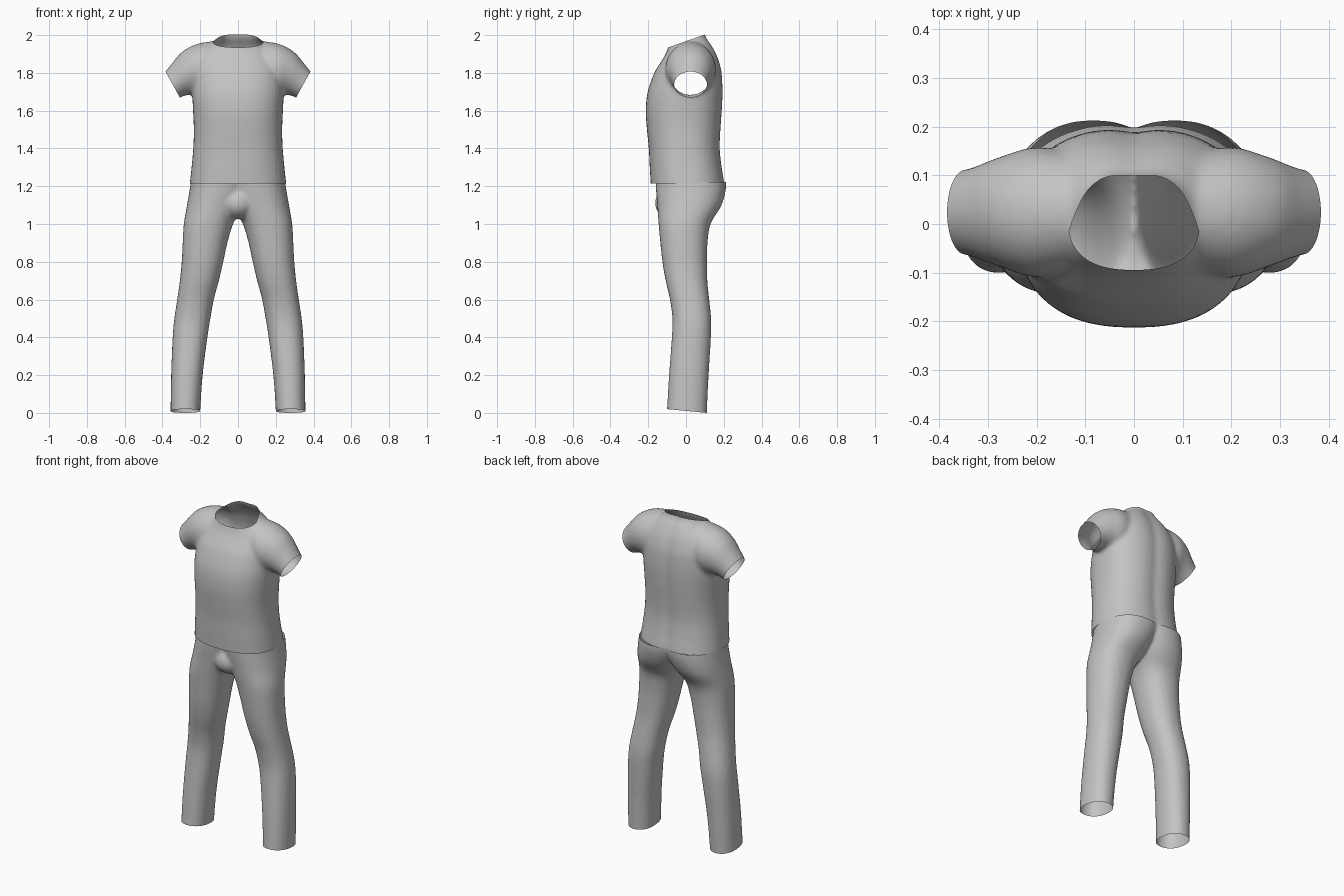
import bpy, bmesh, math
from mathutils import Vector, Matrix

if "Cube" in bpy.data.objects:
    bpy.data.objects.remove(bpy.data.objects["Cube"])

fabric = bpy.data.materials.new("grey fabric")
fabric.diffuse_color = (0.55, 0.55, 0.55, 1)
fabric.use_nodes = True
fabric.node_tree.nodes["Principled BSDF"].inputs["Base Color"].default_value = fabric.diffuse_color


def spline(rows, steps=4):
    """Catmull-Rom interpolation of rows of numbers."""
    out = []
    for i in range(len(rows) - 1):
        p = [rows[max(0, min(len(rows) - 1, i + k))] for k in (-1, 0, 1, 2)]
        for s in range(steps):
            t = s / steps
            out.append([0.5 * (2 * b + (c - a) * t + (2 * a - 5 * b + 4 * c - d) * t * t
                               + (3 * b - a - 3 * c + d) * t ** 3) for a, b, c, d in zip(*p)])
    return out + [list(rows[-1])]


def loft(bm, sections, n=48, power=2.0, groove=0.0):
    """Closed tube through (centre, axis a, axis b) super-ellipse sections."""
    rings = []
    for centre, a, b in sections:
        ring = []
        for i in range(n):
            t = 2 * math.pi * i / n
            c, s = math.cos(t), math.sin(t)
            co = centre + a * math.copysign(abs(c) ** (2 / power), c) \
                + b * math.copysign(abs(s) ** (2 / power), s)
            if co.y > 0:      # shallow hollow along the spine
                co.y -= groove * math.exp(-(co.x / 0.04) ** 2)
            ring.append(bm.verts.new(co))
        rings.append(ring)
    for r, q in zip(rings, rings[1:]):
        for i in range(n):
            j = (i + 1) % n
            bm.faces.new((r[i], r[j], q[j], q[i]))
    bm.faces.new(rings[0])
    bm.faces.new(rings[-1])


def upright(rows, side=1):
    """Rows of z, x min, x max, y front, y back -> horizontal sections."""
    return [(Vector((side * (x0 + x1) / 2, (y0 + y1) / 2, z)),
             Vector(((x1 - x0) / 2, 0, 0)), Vector((0, (y1 - y0) / 2, 0)))
            for z, x0, x1, y0, y1 in spline(rows)]


def fuse(bm, name, cuts, voxel=0.011, smooth=7):
    """Merge overlapping volumes into one skin, then cut it open.
    Each cut: point, outward normal, test choosing the faces it may touch."""
    bmesh.ops.recalc_face_normals(bm, faces=bm.faces)
    mesh = bpy.data.meshes.new(name)
    bm.to_mesh(mesh)
    bm.free()
    obj = bpy.data.objects.new(name, mesh)
    bpy.context.collection.objects.link(obj)
    rem = obj.modifiers.new("merge", 'REMESH')
    rem.mode, rem.voxel_size = 'VOXEL', voxel
    sm = obj.modifiers.new("soften", 'SMOOTH')
    sm.factor, sm.iterations = 0.5, smooth
    dg = bpy.context.evaluated_depsgraph_get()
    skin = bpy.data.meshes.new_from_object(obj.evaluated_get(dg))
    obj.modifiers.clear()
    bm = bmesh.new()
    bm.from_mesh(skin)
    for point, normal, test in cuts:
        faces = [f for f in bm.faces if test(f.calc_center_median())]
        geom = set(faces)
        for f in faces:
            geom.update(f.verts)
            geom.update(f.edges)
        bmesh.ops.bisect_plane(bm, geom=list(geom), plane_co=point, plane_no=normal,
                               clear_outer=True)
    for f in bm.faces:
        f.smooth = True
        f.material_index = 0
    bm.to_mesh(skin)
    bm.free()
    obj.data = skin
    skin.materials.clear()
    skin.materials.append(fabric)
    return obj


# Shirt: torso
bm = bmesh.new()
torso = [(1.12, .262, -.183, .215), (1.215, .255, -.187, .207), (1.3, .246, -.192, .193),
         (1.4, .237, -.197, .183), (1.5, .234, -.207, .187), (1.6, .238, -.213, .194),
         (1.7, .242, -.203, .198), (1.8, .235, -.168, .193), (1.85, .22, -.138, .182),
         (1.9, .19, -.108, .165), (1.95, .145, -.09, .138), (1.99, .108, -.083, .112),
         (2.05, .095, -.078, .1), (2.12, .09, -.075, .095)]
loft(bm, upright([(z, -w, w, f, b) for z, w, f, b in torso]), power=2.4, groove=.01)

# Shirt: sleeves, as top x, top z, bottom x, bottom z, y front, y back
sleeve = [(.05, 1.975, .05, 1.70, -.08, .13), (.2, 1.958, .18, 1.68, -.11, .158),
          (.292, 1.915, .245, 1.685, -.09, .14), (.35, 1.85, .277, 1.68, -.073, .122),
          (.386, 1.805, .31, 1.668, -.063, .111), (.43, 1.75, .36, 1.64, -.058, .106)]
for side in (1, -1):
    loft(bm, [(Vector((side * (tx + ux) / 2, (f + b) / 2, (tz + uz) / 2)),
               Vector((side * (tx - ux) / 2, 0, (tz - uz) / 2)), Vector((0, (b - f) / 2, 0)))
              for tx, tz, ux, uz, f, b in spline(sleeve)])

cuts = [(Vector((0, 0, 1.215)), Vector((0, 0, -1)), lambda c: c.z < 1.3),
        (Vector((0, .1, 2.003)), Vector((0, -.35, 1)), lambda c: c.z > 1.85 and abs(c.x) < .16)]
for side in (1, -1):
    cuts.append((Vector((side * .345, 0, 1.737)), Vector((side * .137, 0, -.076)),
                 lambda c, s=side: c.x * s > .27 and c.z > 1.6))
fuse(bm, "shirt", cuts)

# Trousers: each leg runs up into its half of the hips
bm = bmesh.new()
leg = [(-.08, .202, .358, -.105, .11), (.01, .2, .357, -.101, .111), (.2, .187, .354, -.09, .12),
       (.4, .162, .346, -.075, .132), (.5, .146, .337, -.072, .133), (.6, .128, .322, -.085, .123),
       (.7, .101, .308, -.108, .113), (.8, .078, .298, -.125, .111), (.9, .056, .293, -.136, .114),
       (1.0, .026, .287, -.145, .13), (1.1, -.03, .27, -.152, .188), (1.2, -.08, .253, -.16, .213),
       (1.3, -.1, .24, -.16, .205)]
for side in (1, -1):
    loft(bm, upright(leg, side), power=2.25)
# Fullness at the front of the crotch
bmesh.ops.create_uvsphere(bm, u_segments=32, v_segments=16, radius=1,
                          matrix=Matrix.Translation((0, -.07, 1.11)) @ Matrix.Diagonal((.09, .095, .085, 1)))
fuse(bm, "trousers", [
    (Vector((0, 0, 1.222)), Vector((0, 0, 1)), lambda c: c.z > 1.1),
    (Vector((0, 0, .0105)), Vector((0, -.095, -1)), lambda c: c.z < .2)])
